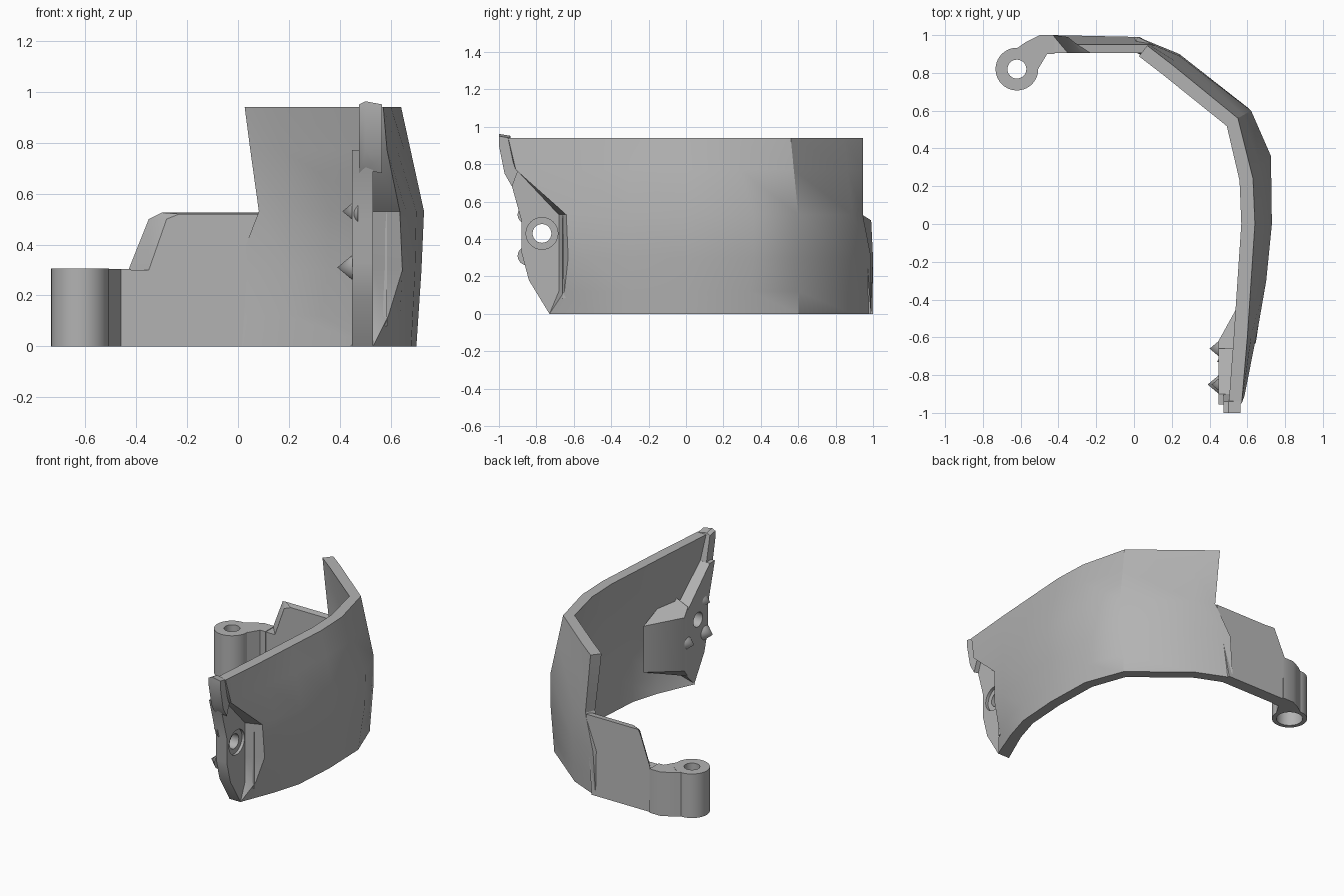
import bpy, bmesh, math
from mathutils import Vector

cube = bpy.data.objects.get("Cube")
if cube:
    bpy.data.objects.remove(cube, do_unlink=True)

grey = bpy.data.materials.new("plain_grey")
grey.use_nodes = True
COLOUR = (0.45, 0.45, 0.45, 1)
grey.diffuse_color = COLOUR
grey.node_tree.nodes["Principled BSDF"].inputs["Base Color"].default_value = COLOUR


def finish(name, bm):
    bmesh.ops.remove_doubles(bm, verts=bm.verts, dist=0.0005)
    bmesh.ops.recalc_face_normals(bm, faces=bm.faces)
    mesh = bpy.data.meshes.new(name)
    bm.to_mesh(mesh)
    bm.free()
    mesh.materials.append(grey)
    ob = bpy.data.objects.new(name, mesh)
    bpy.context.collection.objects.link(ob)
    return ob


def loft(name, rings, strip_caps=False):
    """Skin closed rings of equal length and cap both ends."""
    bm = bmesh.new()
    rows = [[bm.verts.new(p) for p in ring] for ring in rings]
    n = len(rows[0])
    for a, b in zip(rows, rows[1:]):
        for i in range(n):
            j = (i + 1) % n
            bm.faces.new((a[i], a[j], b[j], b[i]))
    for row in (rows[0], rows[-1]):
        if strip_caps:
            for i in range(n // 2 - 1):
                bm.faces.new((row[i], row[i + 1], row[n - 2 - i], row[n - 1 - i]))
        else:
            bm.faces.new(row)
    return finish(name, bm)


def cylinder(name, centre, radius, depth, axis="Z", tip=None):
    bm = bmesh.new()
    bmesh.ops.create_cone(bm, cap_ends=True, segments=40, radius1=radius,
                          radius2=radius if tip is None else tip, depth=depth)
    ob = finish(name, bm)
    ob.location = centre
    if axis == "X":
        ob.rotation_euler = (0, -math.pi / 2, 0)
    return ob


def cut(ob, cutters):
    for c in cutters:
        c.hide_render = True
        mod = ob.modifiers.new("cut", "BOOLEAN")
        mod.object, mod.operation, mod.solver = c, "DIFFERENCE", "EXACT"
        bpy.context.view_layer.objects.active = ob
        bpy.ops.object.modifier_apply(modifier=mod.name)
        bpy.data.objects.remove(c, do_unlink=True)


# Curved main wall: outer outline at four heights for each station
LEVELS = (0, .3, .53, .94)
HEIGHTS = (0, .12, .3, .53, .77, .94)
STATIONS = [
    ((0, .99), (.02, .99), (.11, .945), (.07, .945)),
    ((.23, .89), (.24, .9), (.24, .89), (.2, .845)),
    ((.59, .6), (.61, .61), (.62, .6), (.55, .56)),
    ((.69, .33), (.72, .36), (.725, .36), (.63, .24)),
    ((.7, 0), (.72, 0), (.73, 0), (.64, 0)),
    ((.68, -.3), (.695, -.3), (.7, -.3), (.62, -.3)),
    ((.62, -.5), (.66, -.53), (.66, -.53), (.6, -.6)),
]
FRONT_OUT = [(.53, -.73), (.59, -.65), (.645, -.63), (.635, -.64), (.585, -.91), (.57, -.95)]
FRONT_IN = [(.44, -.73), (.53, -.68), (.53, -.68), (.53, -.68), (.52, -.91), (.5, -.97)]


def at_height(column, z):
    for k in range(3):
        if z <= LEVELS[k + 1]:
            f = (z - LEVELS[k]) / (LEVELS[k + 1] - LEVELS[k])
            return Vector(column[k]).lerp(Vector(column[k + 1]), f)


outer = [[at_height(c, z) for z in HEIGHTS] for c in STATIONS]
outer.append([Vector(p) for p in FRONT_OUT])
rings = []
for s, column in enumerate(outer):
    before, after = outer[max(s - 1, 0)], outer[min(s + 1, len(outer) - 1)]
    inner = []
    for p, a, b in zip(column, before, after):
        t = (b - a).normalized()
        inner.append(p + Vector((t.y, -t.x)) * .072)
    if s == len(outer) - 1:
        inner = FRONT_IN
    ring = [(p[0], p[1], z) for p, z in zip(column, HEIGHTS)]
    ring += [(p[0], p[1], z) for p, z in reversed(list(zip(inner, HEIGHTS)))]
    rings.append(ring)
main_wall = loft("main_wall", rings, strip_caps=True)

# Low back wall with a slanted, chamfered end
inside = [(-.46, 0), (-.43, .3), (-.35, .3), (-.28, .5), (-.23, .52), (.1, .52), (.04, 0)]
outside = [(-.46, 0), (-.44, .28), (-.43, .3), (-.35, .5), (-.3, .525), (.1, .525), (.03, 0)]
back_wall = loft("back_wall", [[(x, .905, z) for x, z in inside],
                               [(x, .99 if z in (0, .5) else 1 - .05 * (z > .5), z)
                                for x, z in outside]])

# Hinge arm and bored hinge barrel
arm_shape = [(-.62, .93), (-.57, .965), (-.5, 1), (-.42, 1), (-.42, .9), (-.46, .9), (-.52, .8)]
hinge_arm = loft("hinge_arm", [[(x, y, z) for x, y in arm_shape] for z in (0, .304)])
barrel = cylinder("hinge_barrel", (-.62, .82, .1525), .113, .305)
for part in (hinge_arm, barrel):
    cut(part, [cylinder("bore", (-.62, .82, .15), .05, .5),
               cylinder("counterbore", (-.62, .82, .05), .085, .3)])

# Recessed mounting plate at the front end
plate_shape = [(-.73, 0), (-.65, .08), (-.65, .53), (-.9, .77), (-.955, .77),
               (-.93, .68), (-.88, .5), (-.88, .33), (-.84, .18)]
plate = loft("mounting_plate", [[(x, y, z) for y, z in plate_shape] for x in (.447, .53)])
cut(plate, [cylinder("screw_hole", (.5, -.77, .43), .05, .4, "X"),
            cylinder("screw_recess", (.56, -.77, .43), .085, .1, "X")])

# Tapered flange joining the plate to the wall inside
near = [(-.66, .08), (-.62, .13), (-.62, .5), (-.66, .56)]
far = [(-.66, .08), (-.37, .18), (-.37, .5), (-.66, .62)]
flange = loft("plate_flange", [[(.447, y, z) for y, z in near],
                               [(.585, y, z) for y, z in far]])

# Beak at the top of the front edge
beak_in = [(-1, .95), (-.94, .94), (-.9, .76), (-.93, .68), (-.97, .75), (-1, .9)]
beak = loft("top_beak", [[(x, y, z + dz) for y, z in beak_in]
                         for x, dz in ((.475, 0), (.5, .012), (.565, 0))])

# Small locating points on the inside of the plate
points = [cylinder("locating_point", (x + .03, y, z), .05, .06, "X", 0)
          for x, y, z in ((.41, -.85, .53), (.39, -.85, .31), (.4, -.66, .31))]

# Smooth curves, sharp edges
bpy.ops.object.select_all(action="DESELECT")
for ob in [main_wall, back_wall, hinge_arm, barrel, plate, flange, beak] + points:
    ob.select_set(True)
    bpy.context.view_layer.objects.active = ob
bpy.ops.object.shade_smooth_by_angle(angle=math.radians(30))
